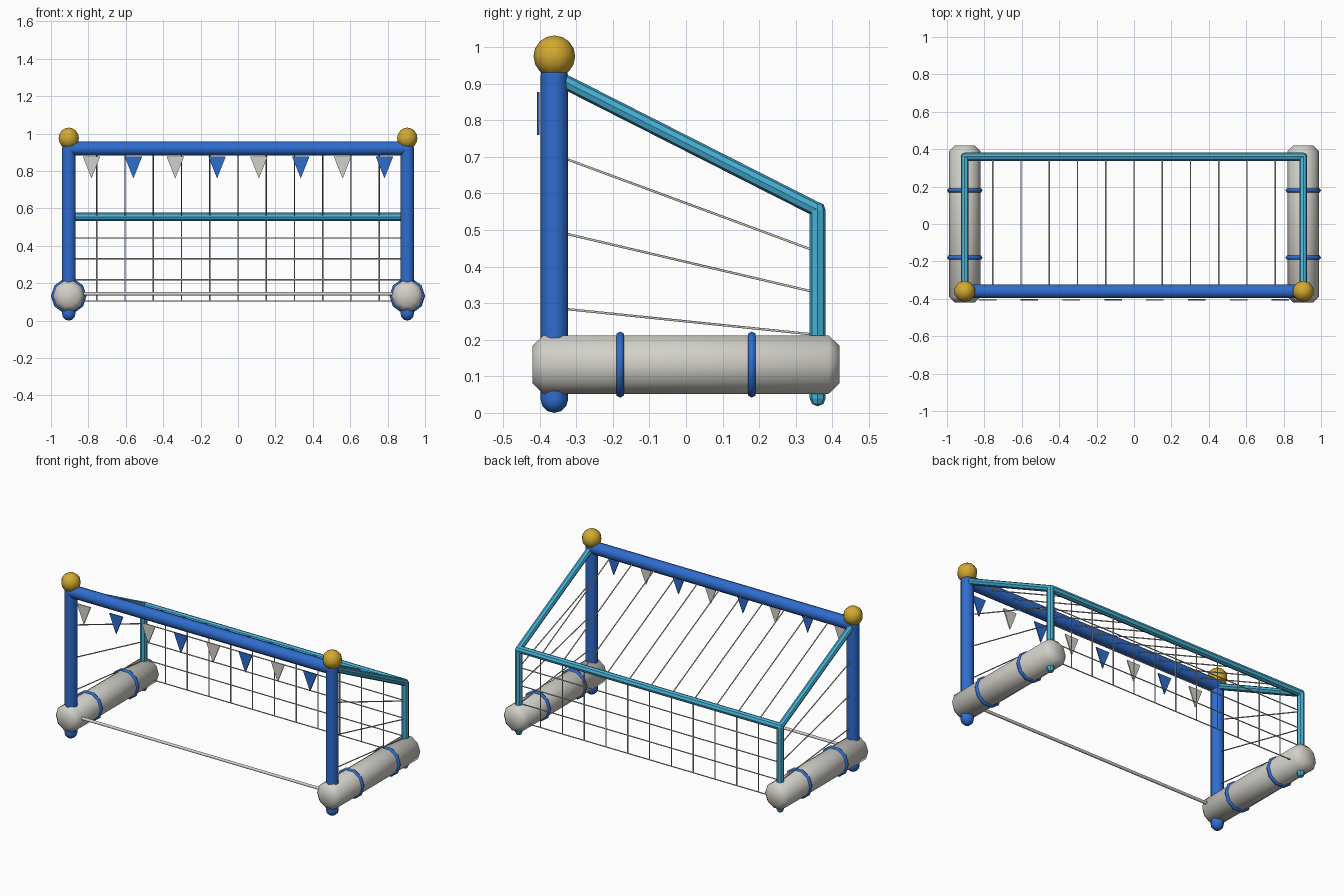
import bpy, bmesh, math
from mathutils import Vector, Matrix

if "Cube" in bpy.data.objects:
    bpy.data.objects.remove(bpy.data.objects["Cube"])


def material(name, rgb):
    m = bpy.data.materials.new(name)
    m.diffuse_color = (*rgb, 1)
    m.use_nodes = True
    m.node_tree.nodes["Principled BSDF"].inputs["Base Color"].default_value = m.diffuse_color
    return m


BLUE = material("blue", (0.028, 0.15, 0.62))
CYAN = material("light blue", (0.065, 0.44, 0.67))
GOLD = material("gold", (0.65, 0.40, 0.03))
GREY = material("pale grey", (0.64, 0.63, 0.58))


def finish(name, bm, mat, angle=40):
    bmesh.ops.recalc_face_normals(bm, faces=bm.faces)
    me = bpy.data.meshes.new(name)
    bm.to_mesh(me)
    bm.free()
    for p in me.polygons:
        p.use_smooth = True
    me.set_sharp_from_angle(angle=math.radians(angle))
    me.materials.append(mat)
    ob = bpy.data.objects.new(name, me)
    bpy.context.collection.objects.link(ob)
    return ob


def add_tube(bm, a, b, r, sides):
    a, b = Vector(a), Vector(b)
    d = b - a
    mat = Matrix.Translation((a + b) / 2) @ d.to_track_quat('Z', 'Y').to_matrix().to_4x4()
    bmesh.ops.create_cone(bm, cap_ends=True, segments=sides, radius1=r, radius2=r,
                          depth=d.length, matrix=mat)


def add_ball(bm, p, r, seg, rings):
    bmesh.ops.create_uvsphere(bm, u_segments=seg, v_segments=rings, radius=r,
                              matrix=Matrix.Translation(p))


def tube_run(name, points, r, sides, mat, rings):
    # tubes through the points with a round joint at each
    bm = bmesh.new()
    for a, b in zip(points, points[1:]):
        add_tube(bm, a, b, r, sides)
    for p in points:
        add_ball(bm, p, r, sides, rings)
    return finish(name, bm, mat)


PX, FY, BY = 0.905, -0.36, 0.36     # post x, front y, back y
TOP, BACK = 0.92, 0.555             # crossbar and back bar heights

# Front frame and rear frame
tube_run("front_frame", [(-PX, FY, 0.038), (-PX, FY, TOP), (PX, FY, TOP), (PX, FY, 0.038)],
         0.038, 10, BLUE, 6)
tube_run("rear_frame", [(-PX, BY, 0.04), (-PX, BY, BACK), (PX, BY, BACK), (PX, BY, 0.04)],
         0.022, 8, CYAN, 4)

for side, s in (("left", -1), ("right", 1)):
    x = s * PX
    # Sloping side rail
    tube_run(side + "_side_rail", [(x, FY, TOP), (x, BY, BACK)], 0.02, 8, CYAN, 4)

    # Gold ball on the post
    bm = bmesh.new()
    add_ball(bm, (x, FY, 0.975), 0.057, 10, 8)
    finish(side + "_post_ball", bm, GOLD)

    # Float with chamfered ends, lathed along y
    bm = bmesh.new()
    rings = []
    for y, r in ((-0.42, 0.054), (-0.39, 0.084), (0.39, 0.084), (0.42, 0.054)):
        rings.append([bm.verts.new((x + r * math.cos(k * math.tau / 10), y,
                                    0.132 + r * math.sin(k * math.tau / 10))) for k in range(10)])
    for a, b in zip(rings, rings[1:]):
        for k in range(10):
            bm.faces.new((a[k], a[(k + 1) % 10], b[(k + 1) % 10], b[k]))
    bm.faces.new(rings[0])
    bm.faces.new(rings[-1])
    finish(side + "_float", bm, GREY, 50)

    # Bands around the float
    for where, y in (("front", -0.18), ("back", 0.18)):
        bm = bmesh.new()
        grid = []
        for k in range(10):
            t = k * math.tau / 10
            grid.append([])
            for j in range(6):
                u = j * math.tau / 6
                r = 0.083 + 0.012 * math.cos(u)
                grid[k].append(bm.verts.new((x + r * math.cos(t), y + 0.012 * math.sin(u),
                                             0.132 + r * math.sin(t))))
        for k in range(10):
            for j in range(6):
                n, m = (k + 1) % 10, (j + 1) % 6
                bm.faces.new((grid[k][j], grid[n][j], grid[n][m], grid[k][m]))
        finish(f"{side}_{where}_float_band", bm, BLUE, 70)

    # Side net strings
    bm = bmesh.new()
    for z0, z1 in ((0.706, 0.44), (0.497, 0.328), (0.287, 0.213)):
        add_tube(bm, (x, FY, z0), (x, BY, z1), 0.0035, 5)
    finish(side + "_side_net", bm, GREY, 80)

# Bar joining the floats at the front
bm = bmesh.new()
add_tube(bm, (-PX, FY, 0.143), (PX, FY, 0.143), 0.01, 6)
finish("lower_front_bar", bm, GREY, 70)

# Back and roof net
bm = bmesh.new()
for i in range(-5, 6):
    x = i * 0.151
    add_tube(bm, (x, BY, 0.105), (x, BY, BACK), 0.0035, 5)
    add_tube(bm, (x, BY, BACK), (x, FY, TOP), 0.0035, 5)
for z in (0.105, 0.218, 0.33, 0.442):
    add_tube(bm, (-PX, BY, z), (PX, BY, z), 0.0035, 5)
finish("back_and_roof_net", bm, GREY, 80)

# Pennants under the crossbar
for i in range(8):
    x = -0.783 + i * 0.2237
    bm = bmesh.new()
    tri = [bm.verts.new((x + dx, -0.408, z))
           for dx, z in ((-0.047, 0.878), (0.047, 0.878), (0, 0.76))]
    f = bm.faces.new(tri)
    ext = bmesh.ops.extrude_face_region(bm, geom=[f])
    bmesh.ops.translate(bm, vec=(0, 0.007, 0),
                        verts=[v for v in ext["geom"] if isinstance(v, bmesh.types.BMVert)])
    if len(bm.faces) == 4:
        bm.faces.new(tri)
    finish(f"pennant_{i + 1}", bm, BLUE if i % 2 else GREY, 30)
